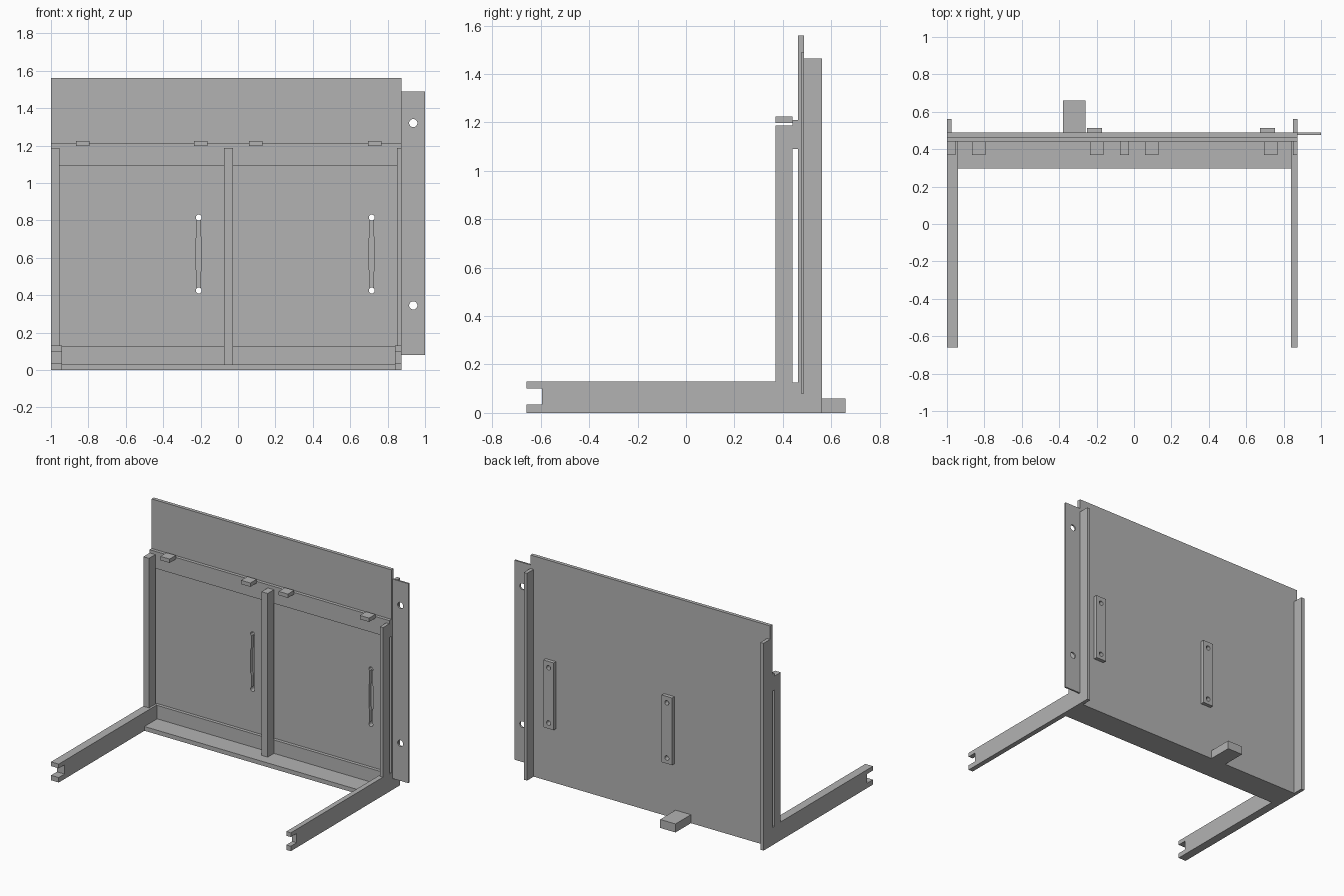
import bpy
import bmesh
from math import cos, sin, tau

cube = bpy.data.objects.get("Cube")
if cube:
    bpy.data.objects.remove(cube, do_unlink=True)

grey = bpy.data.materials.new("plain grey")
grey.use_nodes = True
grey.diffuse_color = (0.45, 0.45, 0.45, 1)
grey.node_tree.nodes["Principled BSDF"].inputs["Base Color"].default_value = grey.diffuse_color


def prism(name, outline, axis, lo, hi):
    """Extrude a flat outline along the x or y axis."""
    bm = bmesh.new()
    place = {"x": lambda a, b: (lo, a, b), "y": lambda a, b: (a, lo, b)}[axis]
    face = bm.faces.new([bm.verts.new(place(a, b)) for a, b in outline])
    new = bmesh.ops.extrude_face_region(bm, geom=[face])["geom"]
    step = (hi - lo, 0, 0) if axis == "x" else (0, hi - lo, 0)
    bmesh.ops.translate(bm, vec=step, verts=[v for v in new if isinstance(v, bmesh.types.BMVert)])
    bmesh.ops.recalc_face_normals(bm, faces=bm.faces)
    mesh = bpy.data.meshes.new(name)
    bm.to_mesh(mesh)
    bm.free()
    mesh.materials.append(grey)
    obj = bpy.data.objects.new(name, mesh)
    bpy.context.collection.objects.link(obj)
    return obj


def box(name, x, y, z):
    corners = [(x[0], z[0]), (x[1], z[0]), (x[1], z[1]), (x[0], z[1])]
    return prism(name, corners, "y", *y)


def circle(x, z, r, n=24):
    return [(x + r * cos(tau * i / n), z + r * sin(tau * i / n)) for i in range(n)]


def cut(obj, outline):
    """Cut an outline right through a part from front to back."""
    cutter = prism("cutter", outline, "y", 0.4, 0.6)
    cutter.hide_render = True
    mod = obj.modifiers.new("cut", "BOOLEAN")
    mod.operation, mod.solver, mod.object = "DIFFERENCE", "EXACT", cutter
    bpy.context.view_layer.objects.active = obj
    bpy.ops.object.modifier_apply(modifier=mod.name)
    bpy.data.objects.remove(cutter, do_unlink=True)


L, R = -1.0, 0.875
FRONT, BACK = 0.463, 0.488
POST, GAP = 0.37, 0.44

# Main sheet and the side flange with its screw holes
panel = box("back_panel", (L, R), (FRONT, BACK), (0, 1.56))
flange = box("side_flange", (R, 1), (0.476, BACK), (0.08, 1.49))
for z in (0.345, 1.32):
    cut(flange, circle(0.937, z, 0.022))

# Finger slots in the sheet, covered behind by drilled plates
LOW, HIGH = 0.425, 0.815
for side, x in (("right", -0.21), ("left", 0.715)):
    half = [(0.009, LOW), (0.009, 0.52), (0.015, 0.54), (0.015, 0.70), (0.009, 0.72), (0.009, HIGH)]
    cut(panel, [(x + w, z) for w, z in half] + [(x - w, z) for w, z in reversed(half)])
    plate = box(side + "_slot_plate", (x - 0.04, x + 0.04), (BACK, 0.514), (0.385, 0.86))
    for z in (LOW, HIGH):
        cut(panel, circle(x, z, 0.016))
        cut(plate, circle(x, z, 0.016))

# Spacer strips that hold the sheet off the posts
box("top_spacer", (L, R), (GAP, FRONT), (1.09, 1.21))
box("bottom_spacer", (L, R), (GAP, FRONT), (0, 0.125))

# Posts
box("right_post", (L, -0.955), (POST, GAP), (0.13, 1.187))
box("centre_post", (-0.075, -0.027), (POST, GAP), (0.03, 1.187))
box("left_post", (0.85, R), (POST, GAP), (0.13, 1.187))

# Notched floor arms
arm = [(-0.66, 0), (GAP, 0), (GAP, 0.13), (-0.66, 0.13), (-0.66, 0.1),
       (-0.595, 0.1), (-0.595, 0.035), (-0.66, 0.035)]
prism("right_arm", arm, "x", L, -0.94)
prism("left_arm", arm, "x", 0.84, R)

# Floor strip
box("floor_strip", (-0.94, 0.84), (0.298, GAP), (0, 0.03))

# Small clips along the top spacer
for i, x in enumerate((-0.83, -0.198, 0.095, 0.73)):
    box(f"top_clip_{i + 1}", (x - 0.036, x + 0.036), (POST, GAP), (1.198, 1.225))

# Rear edge ribs and foot block
box("right_rear_rib", (L, -0.975), (BACK, 0.562), (0, 1.465))
box("left_rear_rib", (0.85, R), (BACK, 0.562), (0, 1.465))
box("rear_foot", (-0.38, -0.26), (BACK, 0.66), (0, 0.06))
